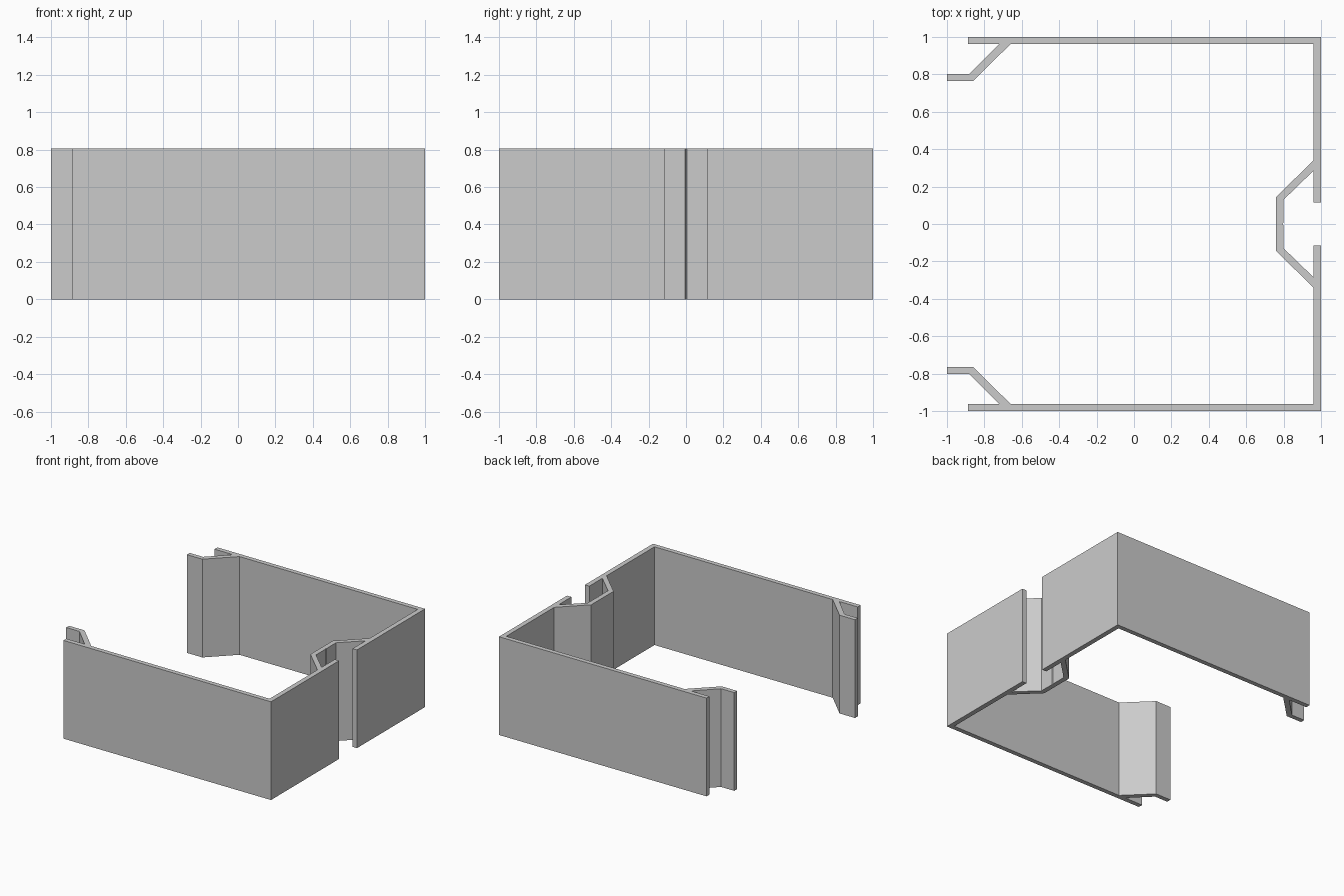
import bpy, bmesh

if "Cube" in bpy.data.objects:
    bpy.data.objects.remove(bpy.data.objects["Cube"])

HEIGHT = 0.807

# Upper half of the cross-section, from the centre bridge round to its notch
half = [
    (0.76, 0.145), (0.96, 0.34), (0.96, 0.962),            # bridge and back wall, inside
    (-0.66, 0.962), (-0.86, 0.765), (-1, 0.765),           # side wall and bent lip, inside
    (-1, 0.802), (-0.88, 0.802), (-0.72, 0.962),           # lip, outside
    (-0.887, 0.962), (-0.887, 1), (1, 1),                  # side wall end and corner
    (1, 0.116), (0.96, 0.116), (0.96, 0.285),              # back wall end
    (0.80, 0.13), (0.80, 0.006),                           # bridge, outside
]
# Full outline: half, groove point on the centre line, mirrored half
outline = half + [(0.793, 0)] + [(x, -y) for x, y in reversed(half)]

# Extrude the cross-section upwards
bm = bmesh.new()
face = bm.faces.new([bm.verts.new((x, y, 0)) for x, y in outline])
top = bmesh.ops.extrude_face_region(bm, geom=[face], use_keep_orig=True)["geom"]
bmesh.ops.translate(bm, vec=(0, 0, HEIGHT),
                    verts=[v for v in top if isinstance(v, bmesh.types.BMVert)])
bmesh.ops.recalc_face_normals(bm, faces=bm.faces)

mesh = bpy.data.meshes.new("channel_profile")
bm.to_mesh(mesh)
bm.free()
bpy.context.collection.objects.link(bpy.data.objects.new("channel_profile", mesh))
